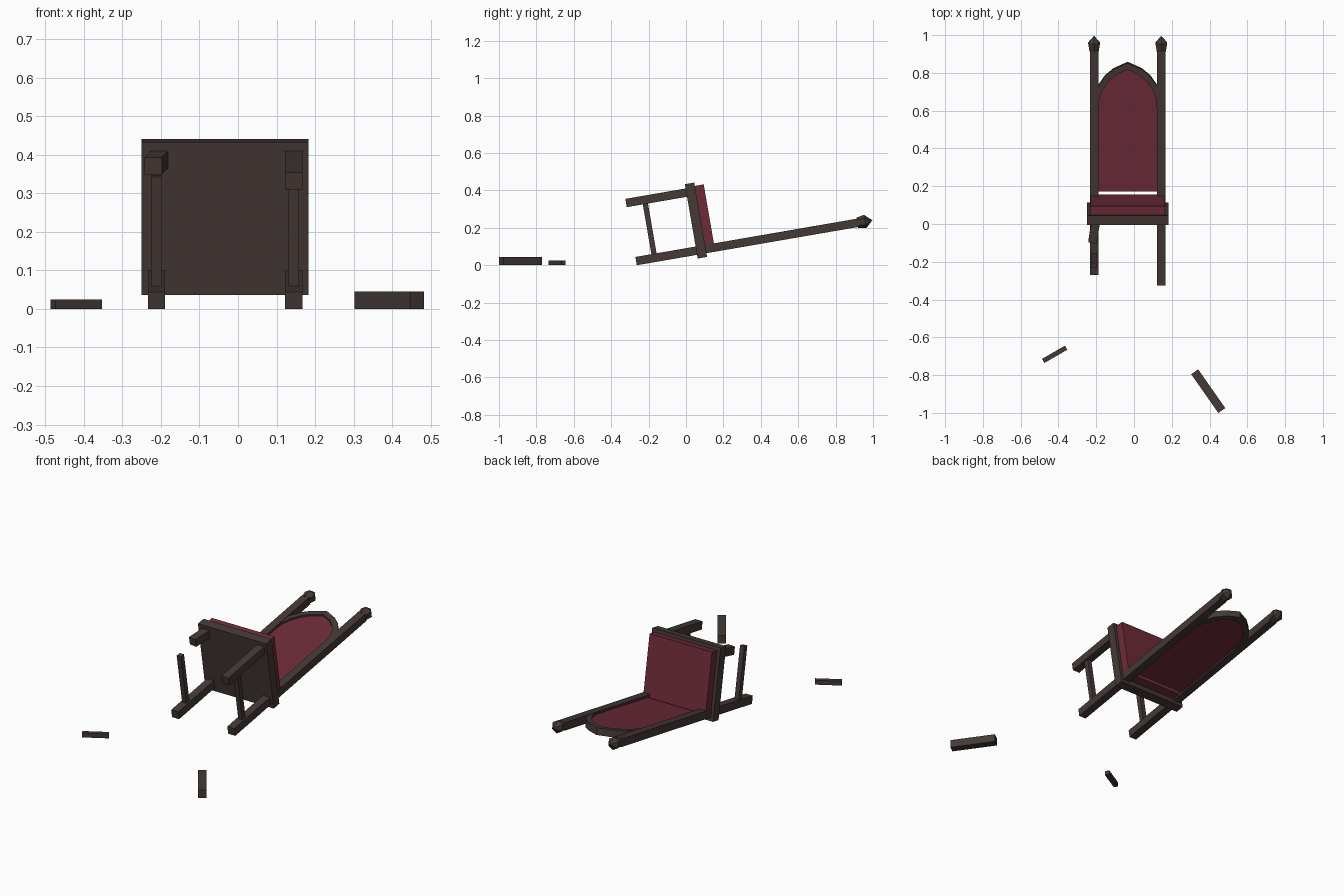
import bpy, bmesh, math
from mathutils import Matrix

if "Cube" in bpy.data.objects:
    bpy.data.objects.remove(bpy.data.objects["Cube"])

TILT = math.radians(9.8)
CX = -0.0335            # centre line of the chair
LEG = 0.0225            # half thickness of a leg
LEG_X = 0.178           # leg distance from the centre line
# Chair frame: x across, y towards the back, z up the chair; then tipped onto its back
CHAIR = Matrix.Translation((CX, -0.263, 0)) @ Matrix.Rotation(TILT - math.pi / 2, 4, 'X')


def material(name, rgb):
    m = bpy.data.materials.new(name)
    m.diffuse_color = (*rgb, 1)
    m.use_nodes = True
    m.node_tree.nodes["Principled BSDF"].inputs["Base Color"].default_value = m.diffuse_color
    return m


WOOD = material("dark_wood", (0.058, 0.041, 0.037))
RED = material("red_cloth", (0.155, 0.024, 0.04))


def finish(name, bm, mat, matrix):
    bmesh.ops.recalc_face_normals(bm, faces=bm.faces)
    bm.transform(matrix)
    me = bpy.data.meshes.new(name)
    bm.to_mesh(me)
    bm.free()
    me.materials.append(mat)
    ob = bpy.data.objects.new(name, me)
    bpy.context.collection.objects.link(ob)
    return ob


def box(name, x, front, z, mat=WOOD, matrix=CHAIR):
    """Box from (min, max) ranges; front is the distance from the chair's back face."""
    bm = bmesh.new()
    size = [r[1] - r[0] for r in (x, front, z)]
    mid = (sum(x) / 2, -sum(front) / 2, sum(z) / 2)
    bmesh.ops.create_cube(bm, size=1, matrix=Matrix.Translation(mid) @ Matrix.Diagonal((*size, 1)))
    return finish(name, bm, mat, matrix)


def plate(name, outline, front, mat):
    """Extrude an outline of (x, z) points between two depths."""
    bm = bmesh.new()
    face = bm.faces.new([bm.verts.new((x, -front[0], z)) for x, z in outline])
    ext = bmesh.ops.extrude_face_region(bm, geom=[face])
    verts = [v for v in ext["geom"] if isinstance(v, bmesh.types.BMVert)]
    bmesh.ops.translate(bm, verts=verts, vec=(0, front[0] - front[1], 0))
    return finish(name, bm, mat, CHAIR)


def mirrored(half):
    """Complete a half arch that ends on the centre line."""
    return half + [(-x, z) for x, z in reversed(half[:-1])]


# Seat and cushion
box("seat", (-0.2165, 0.2165), (-0.02, 0.383), (0.327, 0.378))
box("cushion", (-0.198, 0.198), (0.01, 0.365), (0.378, 0.426), RED)

# Back posts with finials, and side stretchers
for side, sx in (("left", -1), ("right", 1)):
    x = sx * LEG_X
    box(side + "_back_post", (x - LEG, x + LEG), (0, 2 * LEG), (0, 1.205))
    box(side + "_stretcher", (x - 0.0135, x + 0.0135), (0.03, 0.333), (0.087, 0.115))
    bm = bmesh.new()
    for r1, r2, z0, z1 in ((0.028, 0.036, 1.20, 1.243), (0.036, 0.0, 1.243, 1.282)):
        bmesh.ops.create_cone(bm, cap_ends=True, segments=6, radius1=r1, radius2=r2, depth=z1 - z0,
                              matrix=Matrix.Translation((x, -LEG, (z0 + z1) / 2)))
    bmesh.ops.remove_doubles(bm, verts=bm.verts, dist=1e-4)
    inner = [f for f in bm.faces if len(f.verts) == 6
             and abs(f.calc_center_median().z - 1.243) < 1e-3]
    bmesh.ops.delete(bm, geom=inner, context='FACES_ONLY')
    finish(side + "_finial", bm, WOOD, CHAIR)

# Whole front leg, and the crooked stub of the broken one
box("right_front_leg", (LEG_X - LEG, LEG_X + LEG), (0.315, 0.36), (0, 0.33))
stub = CHAIR @ Matrix.Translation((-LEG_X, 0, 0.28)) @ Matrix.Rotation(math.radians(9), 4, 'Y')
box("broken_leg_stub", (-LEG, LEG), (0.315, 0.36), (-0.054, 0.056), WOOD, stub)

# Pointed back: red panel inside a wooden arch
inner = [(0.156, 0.88), (0.15, 0.945), (0.133, 0.993), (0.10, 1.04), (0.06, 1.076), (0, 1.104)]
outer = [(0.178, 0.88), (0.173, 0.965), (0.155, 1.016), (0.12, 1.067), (0.075, 1.105), (0, 1.139)]
plate("back_panel", [(0.158, 0.446)] + mirrored(inner) + [(-0.158, 0.446)], (0.010, 0.032), RED)
plate("back_arch", mirrored(outer) + list(reversed(mirrored(inner))), (0.003, 0.042), WOOD)

# Broken pieces lying on the floor
for name, pos, angle, length, w in (("broken_leg_piece", (0.393, -0.885), -55, 0.25, 0.045),
                                    ("broken_stretcher_piece", (-0.42, -0.69), 30, 0.14, 0.025)):
    place = Matrix.Translation((*pos, 0)) @ Matrix.Rotation(math.radians(angle), 4, 'Z')
    box(name, (-length / 2, length / 2), (-w / 2, w / 2), (0, w), WOOD, place)
